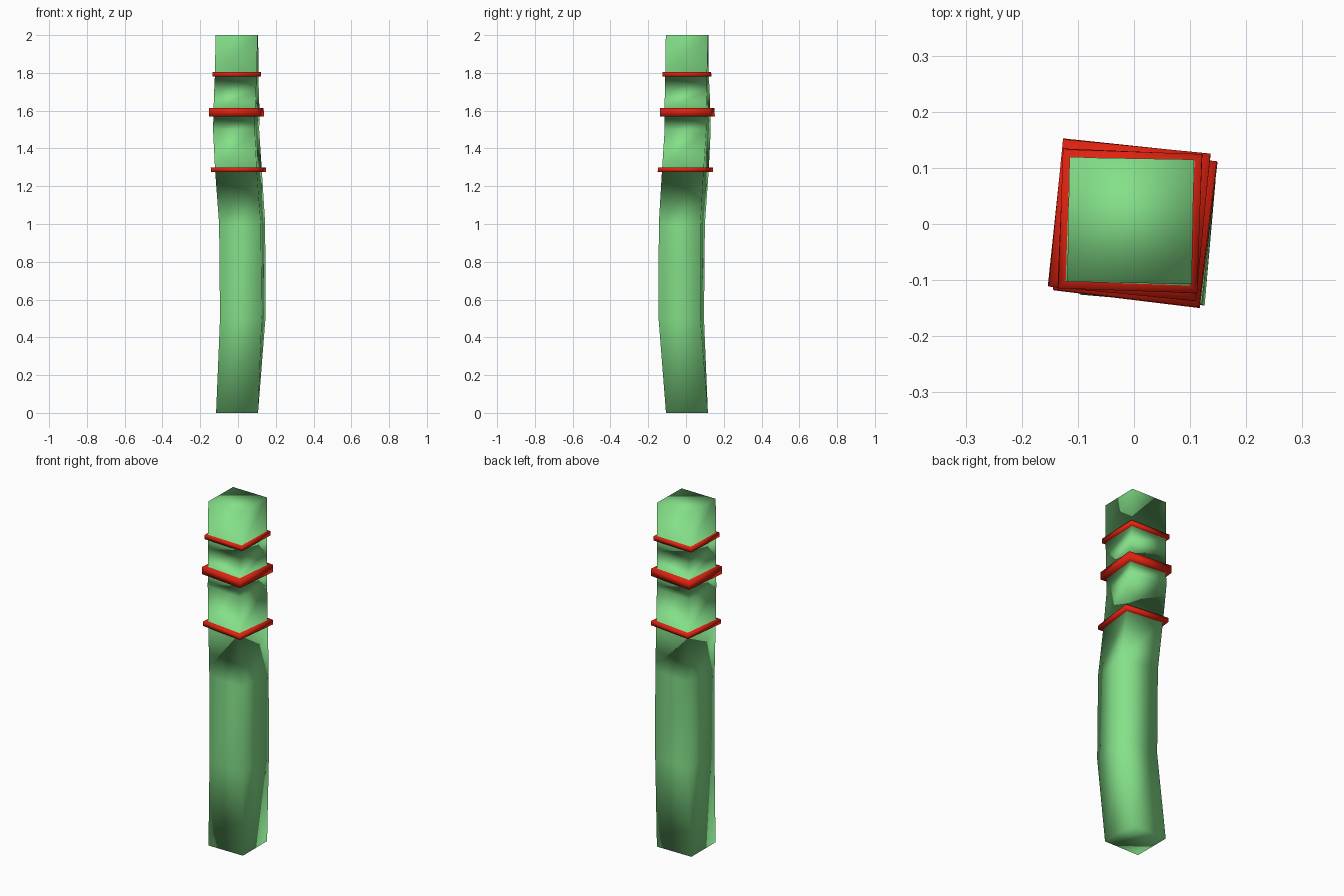
import bpy
import bmesh
from math import radians
from mathutils import Matrix, Vector

if "Cube" in bpy.data.objects:
    bpy.data.objects.remove(bpy.data.objects["Cube"], do_unlink=True)


def make_material(name, color):
    material = bpy.data.materials.new(name)
    material.diffuse_color = color
    material.use_nodes = True
    shader = next(n for n in material.node_tree.nodes if n.type == "BSDF_PRINCIPLED")
    shader.inputs["Base Color"].default_value = color
    return material


green = make_material("soft green", (0.23, 0.74, 0.25, 1))
red = make_material("band red", (0.74, 0.016, 0.005, 1))

# Gently bent, twisting spine of the stalk: height, centre x, centre y, twist
SPINE = [
    (0, -0.005, 0.005, 0),
    (0.5, 0.025, -0.025, -5),
    (1, 0.022, -0.022, -6),
    (1.29, 0.002, -0.003, -7),
    (1.5, -0.01, 0.009, -6),
    (1.59, -0.008, 0.007, -6),
    (1.7, -0.008, 0.007, -4),
    (1.8, -0.007, 0.005, -2),
    (2, -0.006, 0.006, -1),
]
# Raised bands: bottom, top, half width
BANDS = [(1.275, 1.3, 0.131), (1.57, 1.613, 0.132), (1.78, 1.805, 0.124)]
STALK_HALF = 0.111


def spine_at(z):
    """Interpolate the centre and twist of the spine at a height."""
    for low, high in zip(SPINE, SPINE[1:]):
        if z <= high[0]:
            t = (z - low[0]) / (high[0] - low[0])
            return [a + (b - a) * t for a, b in zip(low, high)]


def add_section(bm, z, half):
    """Add a square loop of vertices centred on the spine."""
    _, x, y, twist = spine_at(z)
    turn = Matrix.Rotation(radians(twist), 3, "Z")
    corners = [(-half, -half, 0), (half, -half, 0), (half, half, 0), (-half, half, 0)]
    return [bm.verts.new(Vector((x, y, z)) + turn @ Vector(c)) for c in corners]


# Stalk sections, with a step out and back in for each band
sections = []
for key in SPINE:
    if not any(low <= key[0] <= high for low, high, _ in BANDS):
        sections.append((key[0], STALK_HALF, False))
for low, high, half in BANDS:
    sections += [(low, STALK_HALF, True), (low, half, True),
                 (high, half, True), (high, STALK_HALF, False)]
sections.sort(key=lambda s: s[0])

# Bridge the sections; faces that start a band step are red
bm = bmesh.new()
loops = [add_section(bm, z, half) for z, half, _ in sections]
for i, (lower, upper) in enumerate(zip(loops, loops[1:])):
    for k in range(4):
        j = (k + 1) % 4
        face = bm.faces.new((lower[k], lower[j], upper[j], upper[k]))
        face.material_index = int(sections[i][2])
bm.faces.new(loops[0][::-1])
bm.faces.new(loops[-1])
bmesh.ops.recalc_face_normals(bm, faces=bm.faces)
for face in bm.faces:
    face.smooth = True

mesh = bpy.data.meshes.new("banded_stalk")
bm.to_mesh(mesh)
bm.free()
mesh.materials.append(green)
mesh.materials.append(red)
stalk = bpy.data.objects.new("banded_stalk", mesh)
bpy.context.collection.objects.link(stalk)
